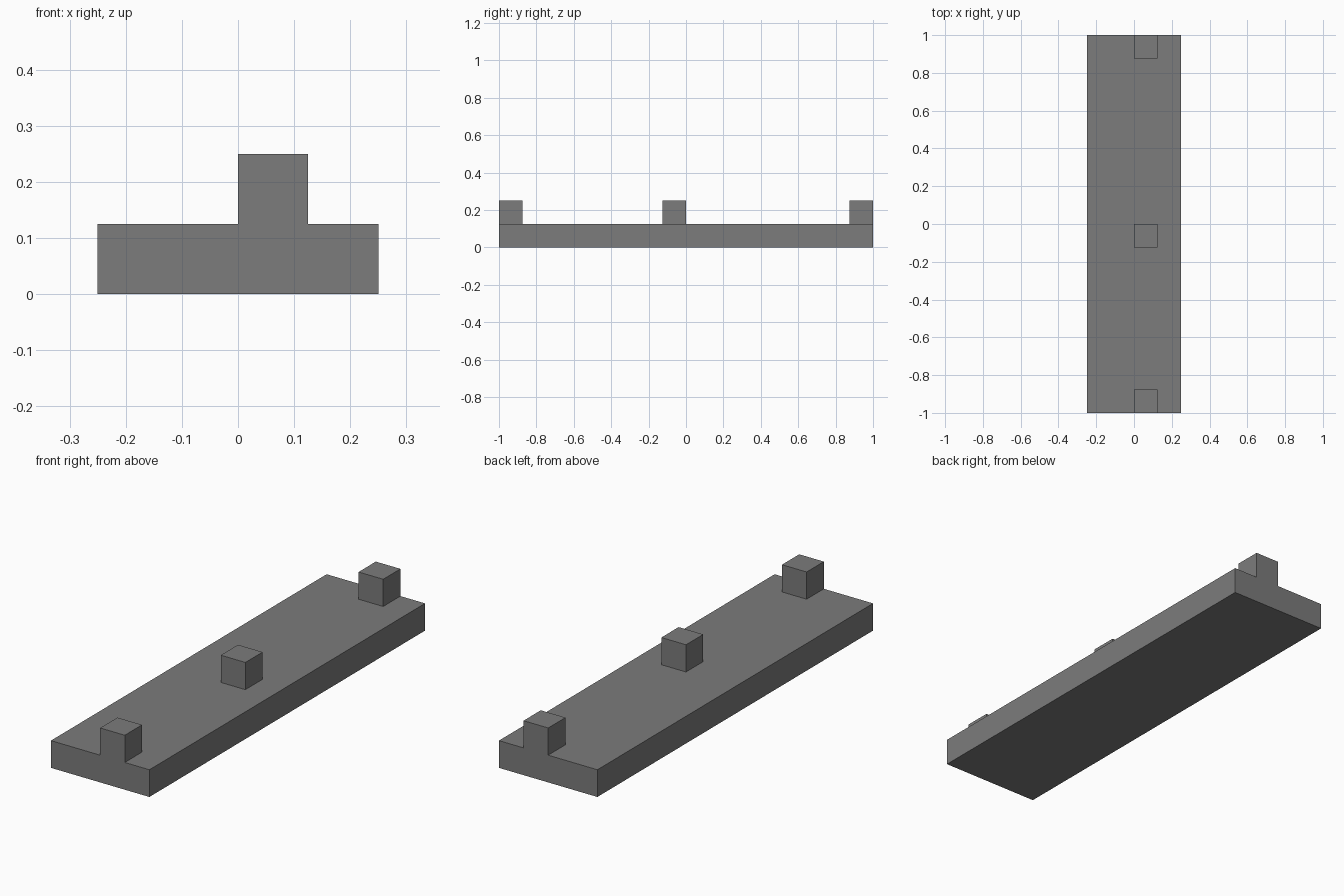
import bpy

default = bpy.data.objects.get("Cube")
if default:
    bpy.data.objects.remove(default, do_unlink=True)

GREY = (0.2, 0.2, 0.2, 1.0)
grey = bpy.data.materials.new("mid grey")
grey.use_nodes = True
grey.diffuse_color = GREY
grey.node_tree.nodes["Principled BSDF"].inputs["Base Color"].default_value = GREY


def add_box(name, low, size):
    """Box given by its lowest corner and its size."""
    centre = [a + s / 2 for a, s in zip(low, size)]
    bpy.ops.mesh.primitive_cube_add(size=1, location=centre)
    box = bpy.context.object
    box.name = name
    box.scale = size
    bpy.ops.object.transform_apply(location=False, rotation=False, scale=True)
    box.data.materials.append(grey)
    return box


UNIT = 0.125

# Long flat base slab
add_box("base_slab", (-2 * UNIT, -1, 0), (4 * UNIT, 2, UNIT))

# Row of cube pegs along the slab, just left of the centre line
for name, y in (("front_peg", -1), ("middle_peg", -UNIT), ("back_peg", 1 - UNIT)):
    add_box(name, (0, y, UNIT), (UNIT, UNIT, UNIT))
